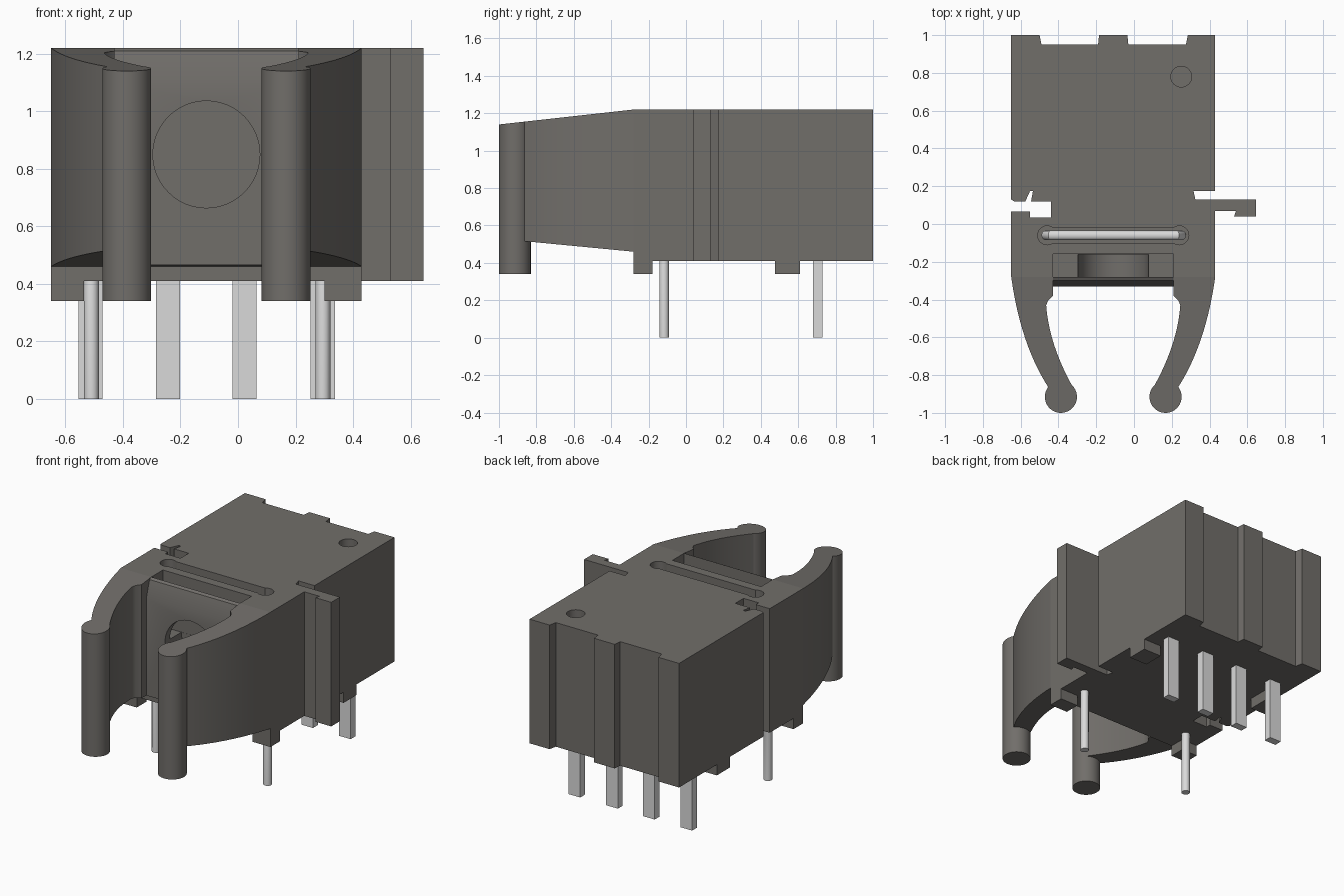
import bpy, bmesh, math

cube = bpy.data.objects.get("Cube")
if cube:
    bpy.data.objects.remove(cube, do_unlink=True)

CX = -0.11                      # symmetry line of the housing
TOP, BASE = 1.22, 0.41


def material(name, rgb):
    m = bpy.data.materials.new(name)
    m.use_nodes = True
    m.diffuse_color = (*rgb, 1)
    m.node_tree.nodes["Principled BSDF"].inputs["Base Color"].default_value = (*rgb, 1)
    return m


plastic = material("dark grey plastic", (0.165, 0.156, 0.144))
metal = material("light grey metal", (0.70, 0.70, 0.70))


def select(ob):
    bpy.ops.object.select_all(action='DESELECT')
    ob.select_set(True)
    bpy.context.view_layer.objects.active = ob


def loft(name, low, high, mat=plastic, smooth=False):
    """Solid between two matching rings of points."""
    bm = bmesh.new()
    a = [bm.verts.new(p) for p in low]
    b = [bm.verts.new(p) for p in high]
    bm.faces.new(a)
    bm.faces.new(b)
    for i in range(len(a)):
        j = (i + 1) % len(a)
        bm.faces.new((a[i], a[j], b[j], b[i]))
    bmesh.ops.recalc_face_normals(bm, faces=bm.faces)
    me = bpy.data.meshes.new(name)
    bm.to_mesh(me)
    bm.free()
    me.materials.append(mat)
    ob = bpy.data.objects.new(name, me)
    bpy.context.collection.objects.link(ob)
    if smooth:
        select(ob)
        bpy.ops.object.shade_smooth_by_angle(angle=math.radians(30))
    return ob


def prism(name, pts, z0, z1, mat=plastic, smooth=False):
    """Upright prism; z0 and z1 are heights or functions of y."""
    f0 = z0 if callable(z0) else lambda y: z0
    f1 = z1 if callable(z1) else lambda y: z1
    return loft(name, [(x, y, f0(y)) for x, y in pts],
                [(x, y, f1(y)) for x, y in pts], mat, smooth)


def box(name, x0, x1, y0, y1, z0, z1, mat=plastic):
    return prism(name, [(x0, y0), (x1, y0), (x1, y1), (x0, y1)], z0, z1, mat)


def circle(cx, cy, r, n=40):
    return [(cx + r * math.cos(2 * math.pi * i / n),
             cy + r * math.sin(2 * math.pi * i / n)) for i in range(n)]


def bezier(p, c, q, n=14):
    out = []
    for i in range(n + 1):
        t = i / n
        out.append(tuple((1 - t) ** 2 * p[k] + 2 * t * (1 - t) * c[k] + t * t * q[k]
                         for k in (0, 1)))
    return out


def cut(target, cutter, keep=False):
    cutter.hide_render = True
    mod = target.modifiers.new("cut", 'BOOLEAN')
    mod.operation = 'DIFFERENCE'
    mod.solver = 'EXACT'
    mod.object = cutter
    select(target)
    bpy.ops.object.modifier_apply(modifier=mod.name)
    if not keep:
        bpy.data.objects.remove(cutter, do_unlink=True)


# Housing outline with back ribs, side tongue and hooked side slot
outline = [
    (-0.65, -0.28), (0.43, -0.28), (0.43, 0.07), (0.54, 0.07), (0.53, 0.04),
    (0.645, 0.04), (0.645, 0.13), (0.325, 0.13), (0.315, 0.175), (0.43, 0.175),
    (0.43, 1.0), (0.285, 1.0), (0.275, 0.95), (-0.03, 0.95), (-0.035, 1.0),
    (-0.185, 1.0), (-0.19, 0.95), (-0.49, 0.95), (-0.5, 1.0), (-0.65, 1.0),
    (-0.65, 0.13), (-0.635, 0.12), (-0.575, 0.12), (-0.55, 0.175), (-0.535, 0.175),
    (-0.545, 0.12), (-0.44, 0.12), (-0.44, 0.035), (-0.55, 0.035), (-0.55, 0.065),
    (-0.65, 0.065)]
housing = prism("housing", outline, BASE, TOP)

# Front plate with sloped upper edge
profile = [(-0.28, 0.46), (-0.33, 0.466), (-0.33, 1.105), (-0.298, 1.21), (-0.28, TOP)]
plate = loft("front_plate", [(-0.43, y, z) for y, z in profile],
             [(0.21, y, z) for y, z in profile])

# Window pocket, then the round bore through plate and housing
cut(housing, box("window_cutter", -0.43, 0.21, -0.30, -0.16, 0.85, 1.4))
ring = circle(CX, 0.85, 0.186, 48)
bore = loft("bore_cutter", [(x, -0.5, z) for x, z in ring], [(x, -0.161, z) for x, z in ring])
cut(plate, bore, keep=True)
cut(housing, bore)

# Wire groove with wider round ends, and the small round dimple
cut(housing, box("groove_cutter", -0.46, 0.24, -0.10, -0.02, 0.9, 1.4))
for x in (-0.46, 0.24):
    cut(housing, prism("groove_end_cutter", circle(x, -0.06, 0.05, 24), 0.9, 1.4))
cut(housing, prism("dimple_cutter", circle(0.25, 0.78, 0.055, 32), 1.1, 1.4))
for ob in (housing, plate):
    select(ob)
    bpy.ops.object.shade_smooth_by_angle(angle=math.radians(20))


# Curved clip arms with round tips, mirrored about the housing centre
def arm_top(y):
    return TOP + (y + 0.28) * 0.111


def arm_bottom(y):
    return 0.46 - (y + 0.28) * 0.096


outer = bezier((-0.65, -0.28), (-0.60, -0.64), (-0.45, -0.87))
inner = bezier((-0.465, -0.43), (-0.45, -0.64), (-0.32, -0.87))
arm = outer + inner[::-1] + [(-0.455, -0.405), (-0.43, -0.38), (-0.43, -0.28)]
for side, flip in (("right", 1), ("left", -1)):
    def mirror(pts):
        return [(CX + flip * (x - CX), y) for x, y in pts]
    prism(side + "_clip_arm", mirror(arm), arm_bottom, arm_top, smooth=True)
    prism(side + "_clip_tip", mirror(circle(-0.387, -0.915, 0.085)), 0.34, arm_top, smooth=True)

# Standoff feet
for side, x0, x1 in (("right", -0.65, -0.535), ("left", 0.30, 0.43)):
    box(side + "_front_foot", x0, x1, -0.28, -0.18, 0.34, 0.42)
    box(side + "_back_foot", x0, x1, 0.475, 0.61, 0.34, 0.42)

# Flat contact pins at the back
for i, x in enumerate((-0.513, -0.243, 0.023, 0.295)):
    box("flat_pin_%d" % (i + 1), x - 0.042, x + 0.042, 0.68, 0.73, 0, 0.45, metal)

# Bent wire: two round legs joined by a bar inside the groove
half = [(-0.51, -0.117, 0), (-0.51, -0.117, 0.5), (-0.465, -0.06, 0.7),
        (-0.465, -0.06, 0.95), (-0.44, -0.06, 1.0)]
path = half + [(2 * CX - x + 0.005, y, z) for x, y, z in half[::-1]]
cu = bpy.data.curves.new("bent_wire", 'CURVE')
cu.dimensions = '3D'
cu.bevel_depth = 0.026
cu.bevel_resolution = 4
cu.use_fill_caps = True
sp = cu.splines.new('POLY')
sp.points.add(len(path) - 1)
for point, co in zip(sp.points, path):
    point.co = (*co, 1)
cu.materials.append(metal)
wire = bpy.data.objects.new("bent_wire", cu)
bpy.context.collection.objects.link(wire)
select(wire)
bpy.ops.object.convert(target='MESH')
bpy.ops.object.shade_smooth_by_angle(angle=math.radians(40))
